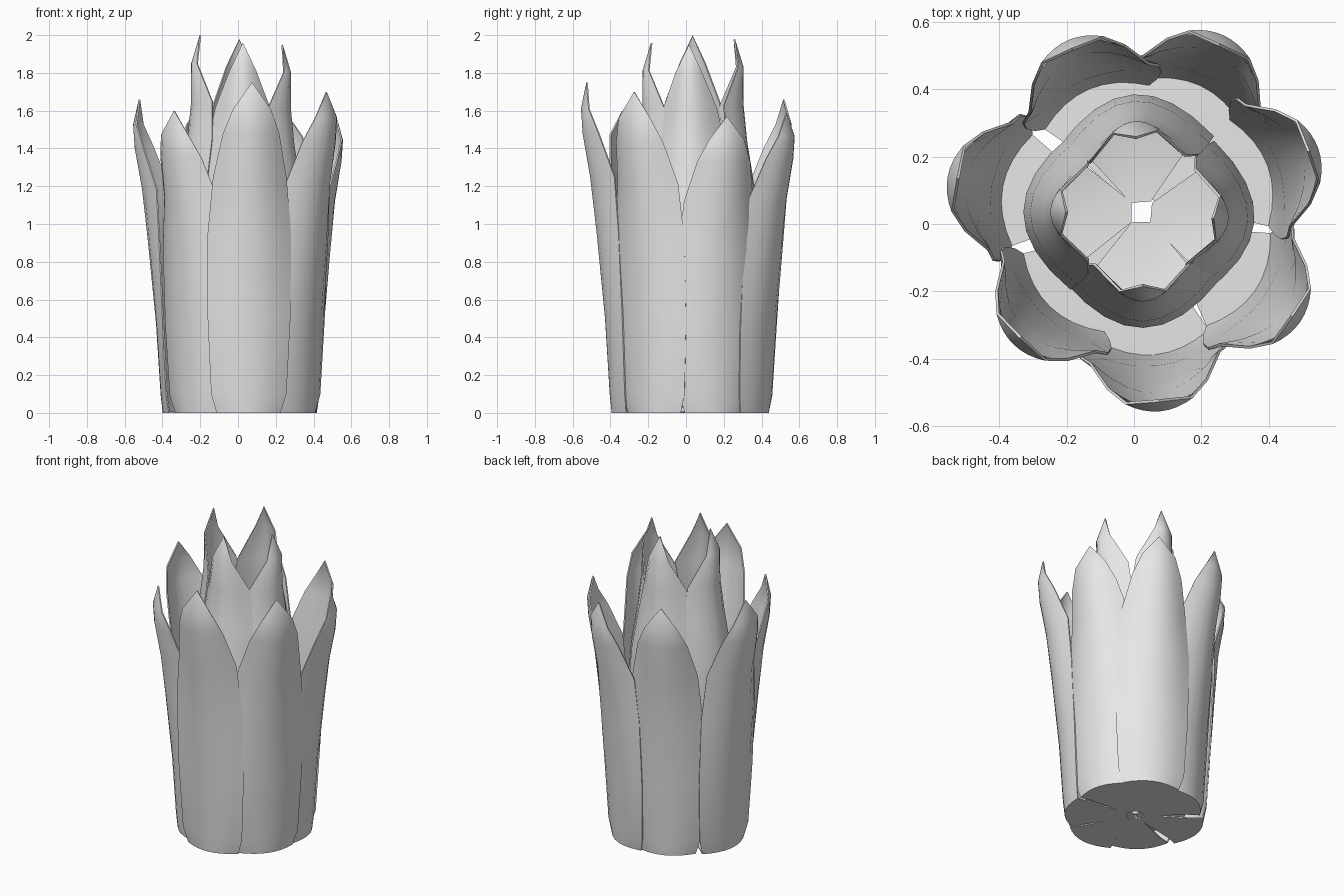
import bpy
import bmesh
from math import sin, cos, radians

cube = bpy.data.objects.get("Cube")
if cube:
    bpy.data.objects.remove(cube)

# One pale grey material
grey = bpy.data.materials.new("pale_grey")
grey.use_nodes = True
colour = (0.8, 0.8, 0.8, 1)
grey.diffuse_color = colour
grey.node_tree.nodes["Principled BSDF"].inputs["Base Color"].default_value = colour

CENTRE = (0.022, 0.035)
COLUMNS = 8

# Petal rows: radius, height, half width, setback of the side edges
OUTER = [(0.05, 0, 0.03, 0), (0.32, 0, 0.13, 0.02), (0.43, 0, 0.17, 0.06),
         (0.44, 0.1, 0.2, 0.06), (0.465, 0.5, 0.22, 0.07), (0.51, 0.95, 0.222, 0.095),
         (0.545, 1.25, 0.195, 0.11), (0.585, 1.48, 0.15, 0.07),
         (0.593, 1.61, 0.1, 0.03), (0.565, 1.75, 0, 0)]
INNER = [(0.03, 0.03, 0.03, 0), (0.24, 0.03, 0.15, 0.06), (0.325, 0.06, 0.21, 0.12),
         (0.34, 0.5, 0.23, 0.13), (0.35, 0.9, 0.23, 0.14), (0.33, 1.2, 0.215, 0.14),
         (0.29, 1.45, 0.185, 0.13), (0.27, 1.65, 0.145, 0.11),
         (0.27, 1.85, 0.07, 0.03), (0.225, 2, 0, 0)]


def petal(name, rows, angle, height, reach):
    """Curved spoon-shaped petal with a folded base and a pointed tip."""
    bm = bmesh.new()
    a = radians(angle)
    stretch = height / rows[-1][1]
    grid = []
    for r, z, width, setback in rows:
        line = []
        for i in range(COLUMNS + 1):
            u = 2 * i / COLUMNS - 1
            out = r * reach - setback * u * u
            side = width * u
            line.append(bm.verts.new((CENTRE[0] + out * cos(a) - side * sin(a),
                                      CENTRE[1] + out * sin(a) + side * cos(a),
                                      z * stretch)))
        grid.append(line)
    for low, high in zip(grid, grid[1:]):
        for i in range(COLUMNS):
            bm.faces.new((low[i], low[i + 1], high[i + 1], high[i]))
    bmesh.ops.remove_doubles(bm, verts=bm.verts, dist=0.0001)
    mesh = bpy.data.meshes.new(name)
    bm.to_mesh(mesh)
    bm.free()
    mesh.materials.append(grey)
    obj = bpy.data.objects.new(name, mesh)
    bpy.context.collection.objects.link(obj)
    shell = obj.modifiers.new("thickness", "SOLIDIFY")
    shell.thickness = 0.008
    shell.offset = -1
    # Smooth the petal surface but keep its rim crisp
    bpy.ops.object.select_all(action="DESELECT")
    obj.select_set(True)
    bpy.context.view_layer.objects.active = obj
    bpy.ops.object.modifier_apply(modifier=shell.name)
    bpy.ops.object.shade_smooth_by_angle(angle=radians(60))


# Outer ring: angle, tip height, reach
outer_ring = [(-84.7, 1.75, 1), (-34.7, 1.7, 0.965), (20, 1.57, 0.94), (65, 1.59, 0.975),
              (113, 1.66, 0.935), (169.6, 1.66, 0.985), (226, 1.6, 0.92)]
for n, (angle, height, reach) in enumerate(outer_ring, 1):
    petal(f"outer_petal_{n}", OUTER, angle, height, reach)

# Inner ring of four taller petals
inner_ring = [(-89, 1.96, 0.98), (-5, 1.95, 0.96), (94, 1.98, 1), (180, 2, 1)]
for n, (angle, height, reach) in enumerate(inner_ring, 1):
    petal(f"inner_petal_{n}", INNER, angle, height, reach)
